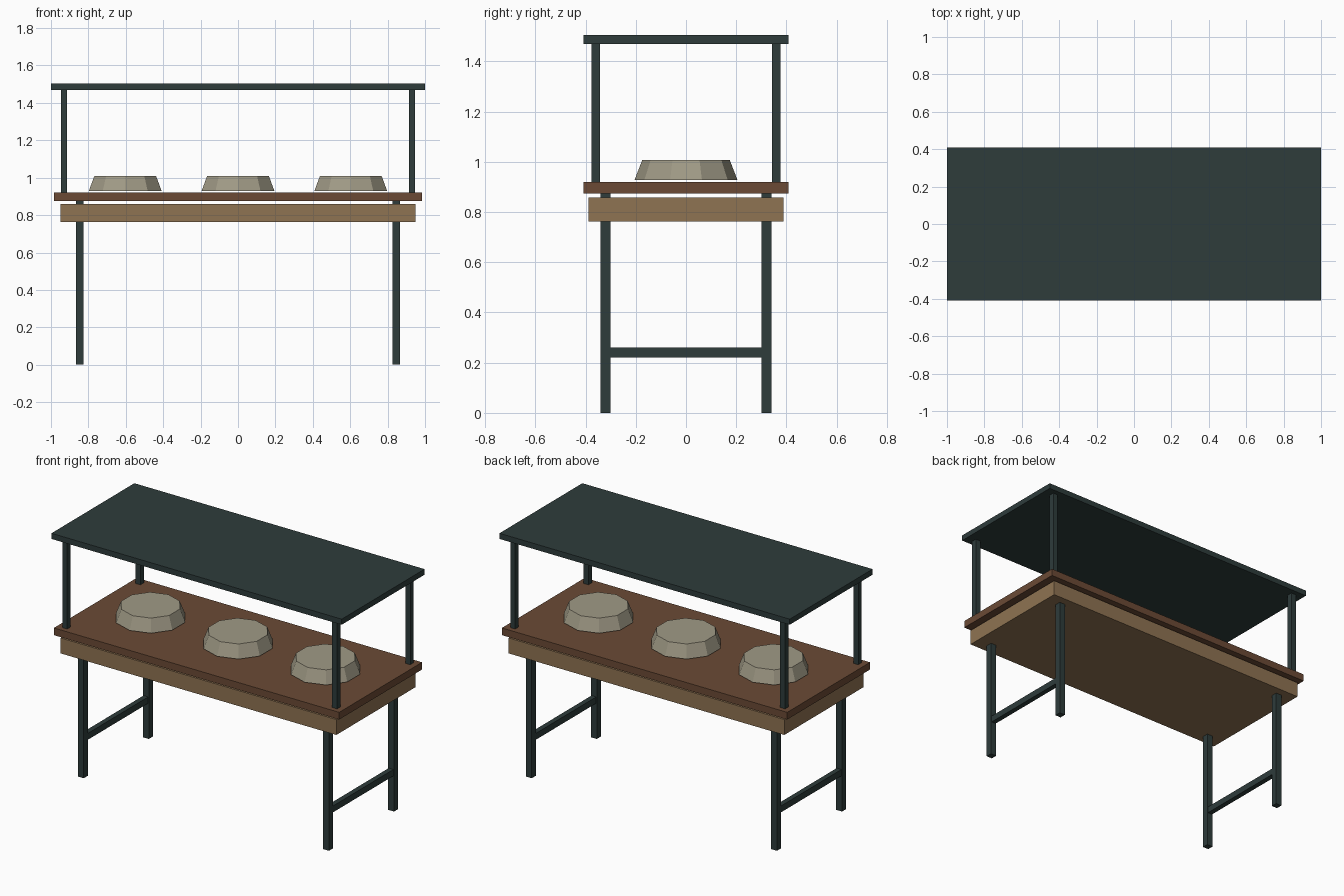
import bpy

if "Cube" in bpy.data.objects:
    bpy.data.objects.remove(bpy.data.objects["Cube"], do_unlink=True)


def material(name, srgb):
    """Flat material from an 8-bit sRGB colour, stored as linear values."""
    lin = [((c / 255 + 0.055) / 1.055) ** 2.4 for c in srgb]
    mat = bpy.data.materials.new(name)
    mat.use_nodes = True
    mat.diffuse_color = (*lin, 1)
    bsdf = next(n for n in mat.node_tree.nodes if n.type == "BSDF_PRINCIPLED")
    bsdf.inputs["Base Color"].default_value = (*lin, 1)
    return mat


dark_metal = material("dark green metal", (46, 60, 59))
brown_wood = material("brown wood", (107, 74, 53))
tan_wood = material("tan wood", (143, 115, 82))
pale_clay = material("pale clay", (160, 154, 134))


def box(name, x, y, z, mat):
    """Box spanning the (low, high) pairs x, y and z."""
    spans = (x, y, z)
    bpy.ops.mesh.primitive_cube_add(size=1, location=[(a + b) / 2 for a, b in spans])
    obj = bpy.context.object
    obj.name = name
    obj.scale = [b - a for a, b in spans]
    bpy.ops.object.transform_apply(location=False, rotation=False, scale=True)
    obj.data.materials.append(mat)
    return obj


def around(centre, half):
    return (centre - half, centre + half)


# Canopy, counter and apron slabs
box("canopy", (-1, 1), (-0.408, 0.408), (1.47, 1.505), dark_metal)
box("counter_top", (-0.983, 0.983), (-0.408, 0.408), (0.875, 0.92), brown_wood)
box("apron", (-0.95, 0.95), (-0.389, 0.389), (0.763, 0.859), tan_wood)

# Legs, canopy posts and crossbars at each end
for side, sx in (("left", 1), ("right", -1)):
    for end, sy in (("front", -1), ("back", 1)):
        box(f"{end}_{side}_leg", around(sx * 0.845, 0.02), around(sy * 0.32, 0.02),
            (0, 0.875), dark_metal)
        box(f"{end}_{side}_post", around(sx * 0.93, 0.017), around(sy * 0.36, 0.017),
            (0.92, 1.47), dark_metal)
    box(f"{side}_crossbar", around(sx * 0.845, 0.016), (-0.3, 0.3), (0.221, 0.261), dark_metal)

# Three ten-sided dishes in a row
for label, x in (("right", -0.603), ("middle", 0), ("left", 0.603)):
    bpy.ops.mesh.primitive_cone_add(vertices=10, radius1=0.205, radius2=0.174,
                                    depth=0.08, location=(x, 0, 0.968))
    dish = bpy.context.object
    dish.name = f"{label}_dish"
    dish.data.materials.append(pale_clay)
